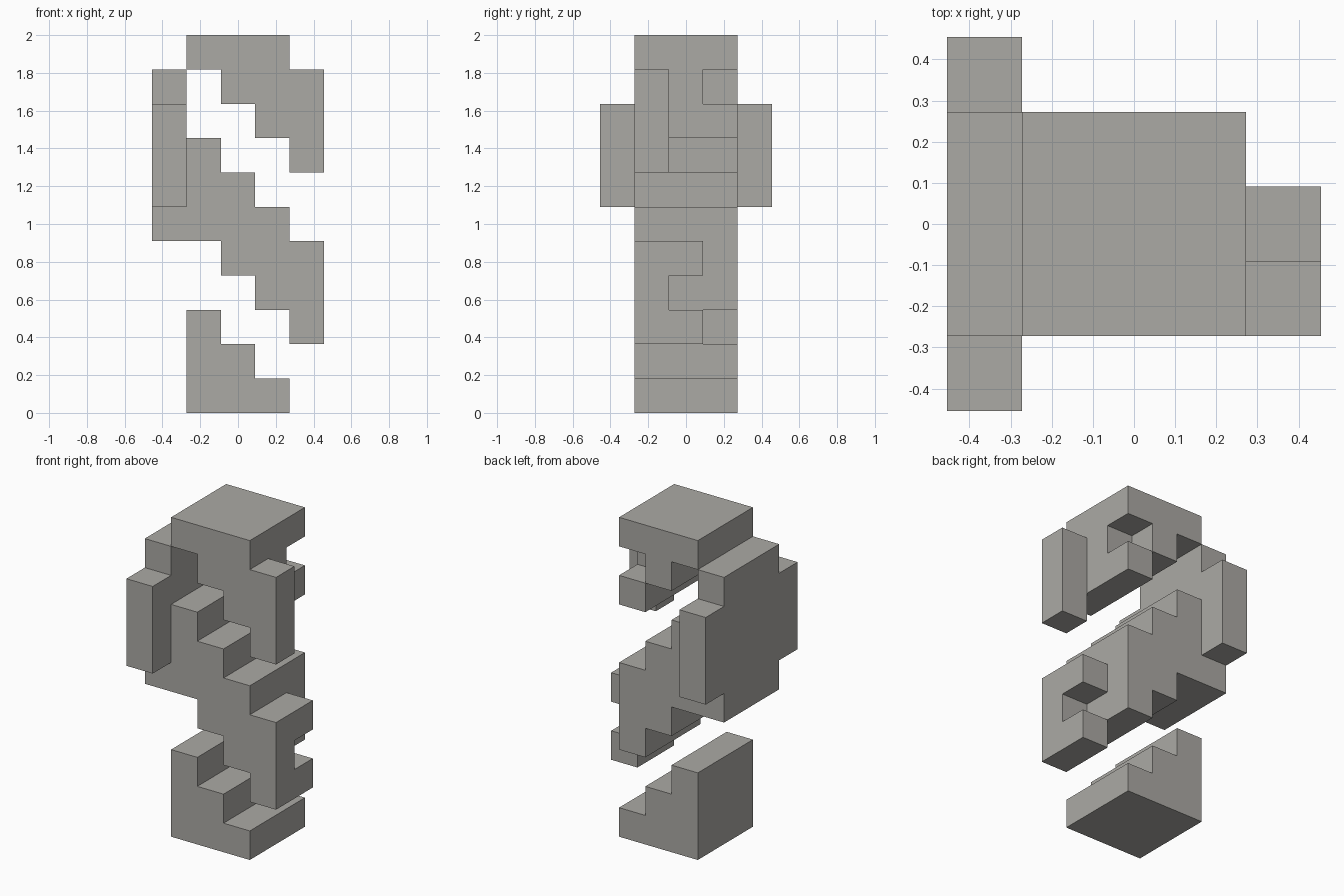
import bpy
import bmesh
from itertools import product
from mathutils import Vector

default_cube = bpy.data.objects.get("Cube")
if default_cube:
    bpy.data.objects.remove(default_cube, do_unlink=True)

UNIT = 2 / 11                       # edge of one block
OFFSET = Vector((-2.5, -2.5, 0))    # centres the five by five footprint

stone = bpy.data.materials.new("warm grey stone")
colour = (0.41, 0.40, 0.375, 1)
stone.diffuse_color = colour
stone.use_nodes = True
shader = next(n for n in stone.node_tree.nodes if n.type == 'BSDF_PRINCIPLED')
shader.inputs["Base Color"].default_value = colour


def box(x, y, z):
    """Block positions in half-open ranges along each axis."""
    return set(product(range(*x), range(*y), range(*z)))


def stairs(steps):
    """Core columns three blocks deep, one (bottom, top) pair per column."""
    cells = set()
    for i, span in enumerate(steps, start=1):
        cells |= box((i, i + 1), (1, 4), span)
    return cells


def build(name, cells):
    """Skin the blocks with outer faces only and merge flat areas."""
    bm = bmesh.new()
    for cell in cells:
        centre = Vector(cell) + Vector((0.5, 0.5, 0.5))
        for axis, sign in product(range(3), (-1, 1)):
            normal = Vector((0, 0, 0))
            normal[axis] = sign
            if tuple(int(c + n) for c, n in zip(cell, normal)) in cells:
                continue
            u = Vector((0, 0, 0))
            u[(axis + 1) % 3] = 0.5
            v = normal.cross(u)
            middle = centre + normal / 2
            corners = (middle - u - v, middle + u - v,
                       middle + u + v, middle - u + v)
            bm.faces.new([bm.verts.new((c + OFFSET) * UNIT) for c in corners])
    bmesh.ops.remove_doubles(bm, verts=bm.verts, dist=UNIT / 100)
    bmesh.ops.dissolve_limit(bm, angle_limit=0.01, verts=bm.verts, edges=bm.edges)
    bmesh.ops.recalc_face_normals(bm, faces=bm.faces)
    mesh = bpy.data.meshes.new(name)
    bm.to_mesh(mesh)
    bm.free()
    mesh.materials.append(stone)
    obj = bpy.data.objects.new(name, mesh)
    bpy.context.scene.collection.objects.link(obj)


# Stepped foot
build("base_steps", stairs([(0, 3), (0, 2), (0, 1)]))

# Middle flight: back slab with two side wings, and a hooked bracket
middle = stairs([(5, 8), (4, 7), (3, 6)])
middle |= box((0, 1), (1, 4), (5, 10))
middle |= box((0, 1), (0, 5), (6, 9))
bracket = box((4, 5), (1, 3), (2, 5)) - {(4, 2, 3)}
build("middle_steps", middle | bracket)

# Top flight: side post and a notch cut under the rear corner
top = stairs([(10, 11), (9, 11), (8, 11)]) - {(3, 3, 9)}
post = box((4, 5), (1, 2), (7, 10))
build("top_steps", top | post)
